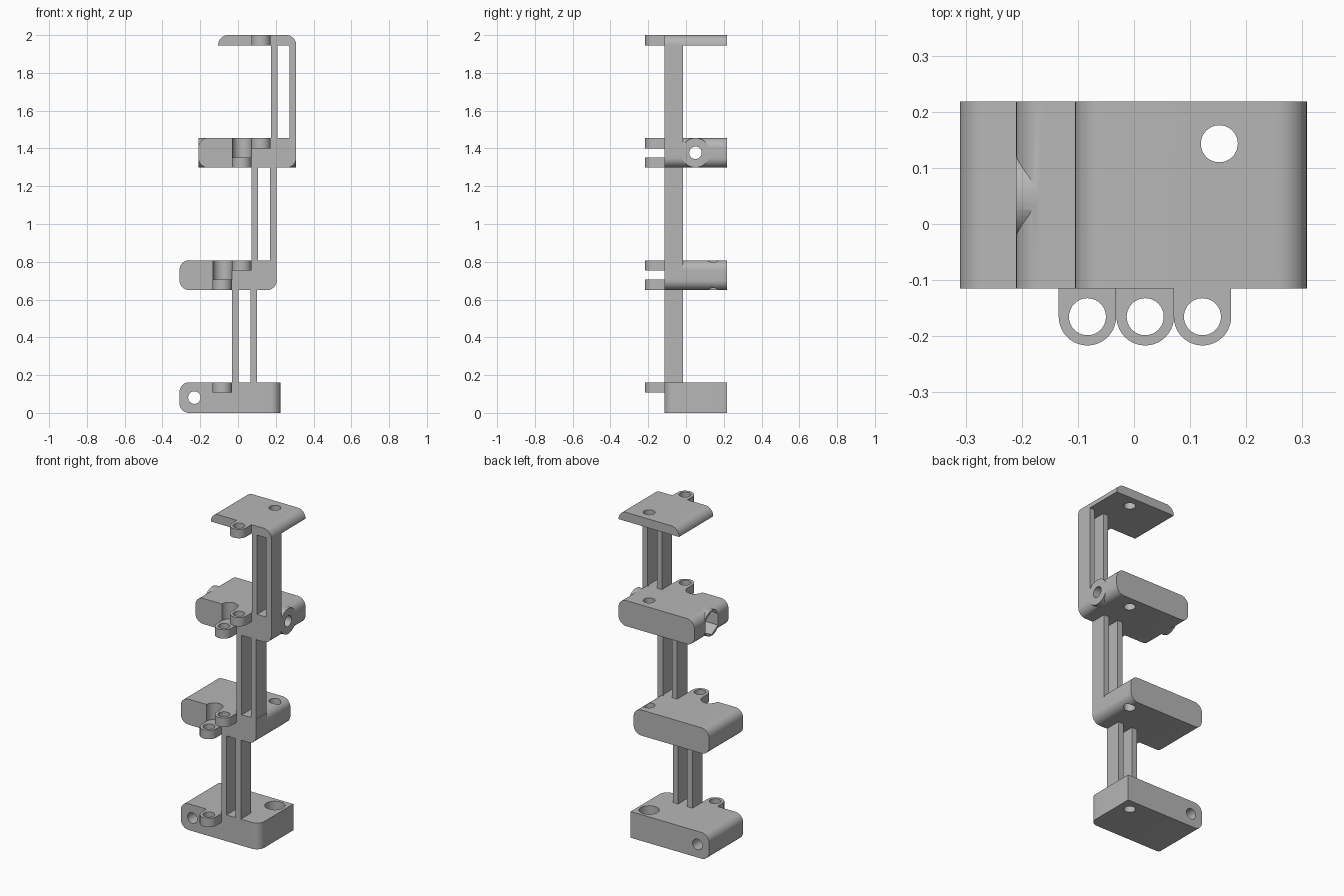
import bpy, bmesh, math
from mathutils import Matrix, Vector

if "Cube" in bpy.data.objects:
    bpy.data.objects.remove(bpy.data.objects["Cube"])

grey = bpy.data.materials.new("plain_grey")
grey.use_nodes = True
grey.diffuse_color = (0.47, 0.47, 0.47, 1)
grey.node_tree.nodes["Principled BSDF"].inputs["Base Color"].default_value = (0.47, 0.47, 0.47, 1)

FRONT, BACK = -0.115, 0.218
COLUMN_BACK = -0.015
STEP = 0.1025           # sideways shift from one level to the next
HEIGHT = 0.158          # block height
LUG_T = 0.055           # lug and top plate thickness
HOLE = 0.033
LUG_R = STEP / 2
ROUND = 0.052
LEVELS = (0, 0.65, 1.298)
LUG_X = (-0.083, 0.02, 0.122)


def make(name, bm):
    bmesh.ops.recalc_face_normals(bm, faces=bm.faces)
    mesh = bpy.data.meshes.new(name)
    bm.to_mesh(mesh)
    bm.free()
    mesh.materials.append(grey)
    ob = bpy.data.objects.new(name, mesh)
    bpy.context.collection.objects.link(ob)
    return ob


def box(name, x, y, z, radius=0, rule=None):
    """Box between limits; edges whose two ends pass the rule get rounded."""
    bm = bmesh.new()
    bmesh.ops.create_cube(bm, size=1)
    for v in bm.verts:
        v.co = Vector([r[0] if c < 0 else r[1] for c, r in zip(v.co, (x, y, z))])
    if rule:
        edges = [e for e in bm.edges if rule(e.verts[0].co, e.verts[1].co)]
        bmesh.ops.bevel(bm, geom=edges, offset=radius, segments=10,
                        profile=0.5, affect='EDGES')
    return make(name, bm)


def rod(name, start, axis, length, radius, sides=40, turn=0):
    """Prism from a start point along an axis."""
    bm = bmesh.new()
    bmesh.ops.create_cone(bm, cap_ends=True, segments=sides,
                          radius1=radius, radius2=radius, depth=length)
    way = Vector(axis)
    spin = way.to_track_quat('Z', 'Y').to_matrix().to_4x4()
    bm.transform(Matrix.Translation(Vector(start) + way * length / 2) @ spin
                 @ Matrix.Rotation(math.radians(turn), 4, 'Z'))
    return make(name, bm)


def combine(ob, other, operation):
    mod = ob.modifiers.new("combine", 'BOOLEAN')
    mod.operation = operation
    mod.solver = 'EXACT'
    mod.object = other
    bpy.context.view_layer.objects.active = ob
    bpy.ops.object.modifier_apply(modifier=mod.name)
    bpy.data.objects.remove(other)


def smooth(ob):
    bpy.ops.object.select_all(action='DESELECT')
    ob.select_set(True)
    bpy.context.view_layer.objects.active = ob
    bpy.ops.object.shade_smooth_by_angle(angle=math.radians(30))


def along_y(a, b):
    return abs(a.y - b.y) > 0.1


def front_bolt(ob, x, z, turn):
    """Round bore through the depth with a hexagonal nut pocket in front."""
    combine(ob, rod("cut", (x, FRONT - 0.1, z), (0, 1, 0), 0.6, HOLE), 'DIFFERENCE')
    combine(ob, rod("cut", (x, FRONT - 0.1, z), (0, 1, 0), 0.2, 0.071, 6, turn), 'DIFFERENCE')


def upright_hole(ob):
    combine(ob, rod("cut", (0.152, 0.143, -0.1), (0, 0, 1), 2.3, HOLE), 'DIFFERENCE')


def recess(ob, x, z):
    """Rounded clearance above a lower lug."""
    combine(ob, rod("cut", (x, FRONT, z + LUG_T), (0, 0, 1), 0.2, LUG_R - 0.001), 'DIFFERENCE')


def lug(name, x, z):
    y = FRONT - LUG_R + 0.001
    ob = rod(name, (x, y, z), (0, 0, 1), LUG_T, LUG_R)
    combine(ob, box("arm", (x - LUG_R, x + LUG_R), (y, FRONT + 0.0005), (z, z + LUG_T)), 'UNION')
    combine(ob, rod("cut", (x, y, z - 0.1), (0, 0, 1), 0.3, HOLE), 'DIFFERENCE')
    smooth(ob)


def corner_fill(ob, right, z):
    """Squares the rounded corner below a column."""
    combine(ob, box("fill", (right - 0.07, right), (FRONT, COLUMN_BACK),
                    (z + HEIGHT / 2, z + HEIGHT)), 'UNION')


# Base block: rounded at its right end and its front left upright edge
base = box("base_block", (-0.31, 0.225), (FRONT, BACK), (0, HEIGHT + 0.004), ROUND,
           lambda a, b: (along_y(a, b) and a.x < 0)
           or (abs(a.z - b.z) > 0.1 and a.x > 0 and a.y < 0))
front_bolt(base, -0.231, 0.081, 30)
upright_hole(base)
combine(base, rod("cut", (0.152, 0.143, 0.06), (0, 0, 1), 0.3, 0.057), 'DIFFERENCE')

# Lower middle block: two bolts from front to back
z = LEVELS[1]
lower = box("lower_middle_block", (-0.31, 0.205), (FRONT, BACK), (z, z + HEIGHT), ROUND, along_y)
corner_fill(lower, 0.205, z)
front_bolt(lower, -0.231, z + HEIGHT / 2, 15)
front_bolt(lower, 0.124, z + HEIGHT / 2, 5)
recess(lower, LUG_X[0], z)
upright_hole(lower)

# Upper middle block: one bolt across, with a round boss at both ends
z = LEVELS[2]
mid = z + HEIGHT / 2
upper = box("upper_middle_block", (-0.21, 0.308), (FRONT, BACK), (z, z + HEIGHT), ROUND, along_y)
corner_fill(upper, 0.308, z)
combine(upper, rod("boss", (-0.21, 0.05, mid), (1, 0, 0), 0.518, HEIGHT / 2 - 0.001), 'UNION')
combine(upper, rod("cut", (-0.4, 0.05, mid), (1, 0, 0), 0.9, HOLE), 'DIFFERENCE')
combine(upper, rod("cut", (-0.31, 0.05, mid), (1, 0, 0), 0.2, 0.071, 6), 'DIFFERENCE')
recess(upper, LUG_X[1], z)
upright_hole(upper)

# Top plate with rounded upper edges
plate = box("top_plate", (-0.105, 0.308), (FRONT, BACK), (2 - LUG_T, 2), ROUND,
            lambda a, b: along_y(a, b) and a.z > 1.99)
upright_hole(plate)

for ob in (base, lower, upper, plate):
    smooth(ob)

# Columns: each is a pair of bars with an open slot between
tops = (LEVELS[1], LEVELS[2], 2 - LUG_T)
for i, (low, high) in enumerate(zip(LEVELS, tops)):
    x = -0.033 + i * 0.104
    for side, start in (("right", x), ("left", x + 0.098)):
        box(f"column_{i + 1}_{side}_bar", (start, start + 0.035),
            (FRONT, COLUMN_BACK), (low + HEIGHT, high))

# Matching lugs: upper one on a level pairs with the lower one above
for i, x in enumerate(LUG_X):
    lug(f"upper_lug_{i + 1}", x, (0.107, LEVELS[1] + HEIGHT - LUG_T, LEVELS[2] + HEIGHT - LUG_T)[i])
    lug(f"lower_lug_{i + 1}", x, tops[i])
